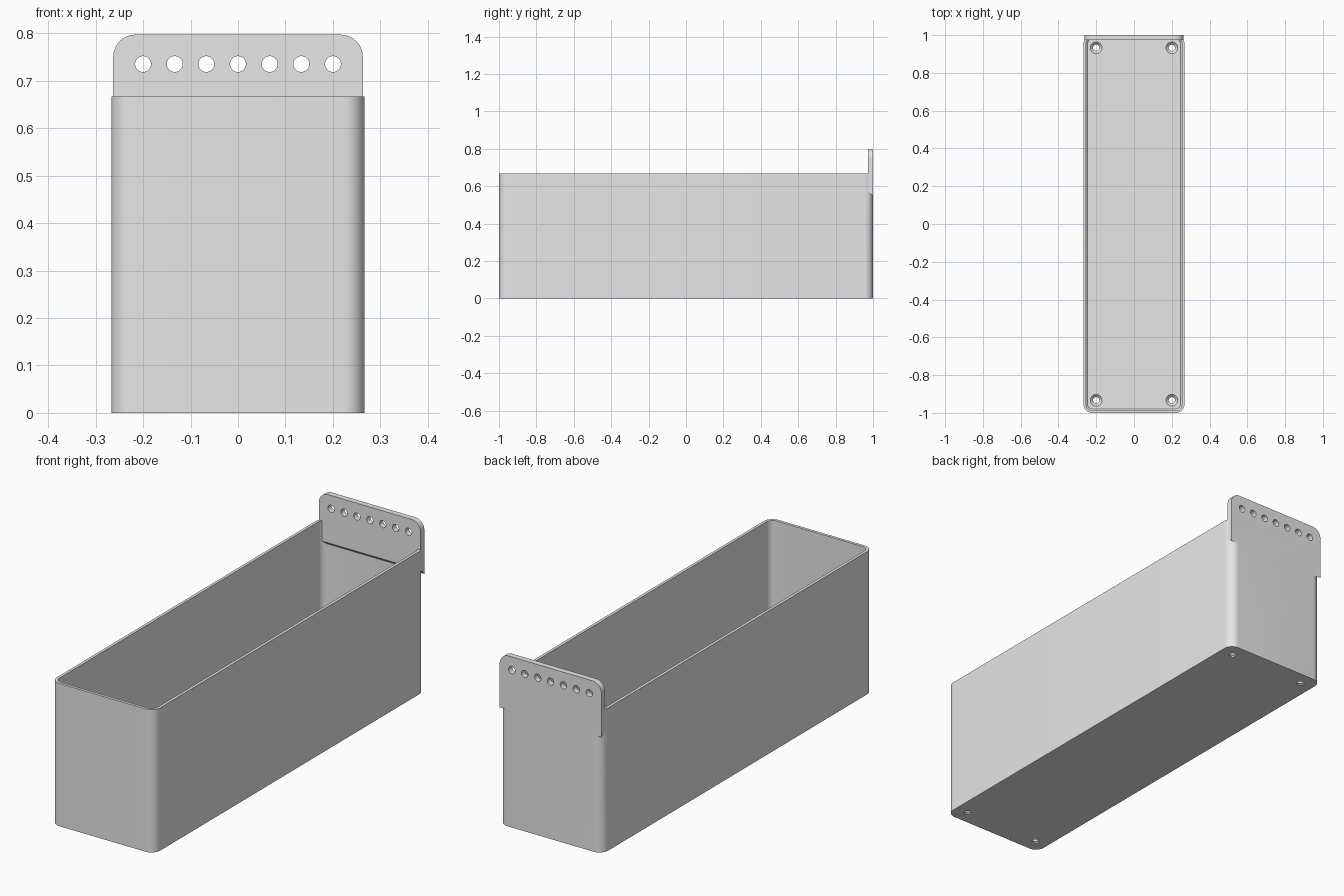
import bpy, bmesh, math
from mathutils import Vector

cube = bpy.data.objects.get("Cube")
if cube:
    bpy.data.objects.remove(cube, do_unlink=True)

HALF_W, HALF_L, HEIGHT = 0.267, 1.0, 0.667
WALL, FLOOR, RADIUS = 0.0135, 0.02, 0.045
PLATE_T, PLATE_W, PLATE_TOP = 0.027, 0.263, 0.797

grey = bpy.data.materials.new("plain grey")
grey.use_nodes = True
grey.diffuse_color = (0.8, 0.8, 0.8, 1)
grey.node_tree.nodes["Principled BSDF"].inputs["Base Color"].default_value = (0.8, 0.8, 0.8, 1)


def arc(cx, cy, r, start, end, steps):
    angles = [math.radians(start + (end - start) * i / steps) for i in range(steps + 1)]
    return [(cx + r * math.cos(a), cy + r * math.sin(a)) for a in angles]


def rounded_rect(inset, z):
    """Rounded rectangle loop, inset from the outer footprint."""
    w, l = HALF_W - RADIUS, HALF_L - RADIUS
    r = RADIUS - inset
    pts = []
    for sx, sy, a in ((1, 1, 0), (-1, 1, 90), (-1, -1, 180), (1, -1, 270)):
        pts += arc(sx * w, sy * l, r, a, a + 90, 10)
    return [Vector((x, y, z)) for x, y in pts]


def circle(r, place):
    return [place(x, y) for x, y in arc(0, 0, r, 0, 360, 32)[:-1]]


def loft(name, loops):
    """Closed solid through a stack of loops."""
    bm = bmesh.new()
    rings = [[bm.verts.new(p) for p in loop] for loop in loops]
    n = len(rings[0])
    for a, b in zip(rings, rings[1:]):
        for i in range(n):
            j = (i + 1) % n
            bm.faces.new((a[i], a[j], b[j], b[i]))
    bm.faces.new(rings[0][::-1])
    bm.faces.new(rings[-1])
    bmesh.ops.recalc_face_normals(bm, faces=bm.faces)
    mesh = bpy.data.meshes.new(name)
    bm.to_mesh(mesh)
    bm.free()
    mesh.materials.append(grey)
    obj = bpy.data.objects.new(name, mesh)
    bpy.context.collection.objects.link(obj)
    return obj


def combine(target, tool, operation):
    mod = target.modifiers.new(operation.lower(), 'BOOLEAN')
    mod.operation, mod.solver, mod.object = operation, 'EXACT', tool
    bpy.ops.object.select_all(action='DESELECT')
    target.select_set(True)
    bpy.context.view_layer.objects.active = target
    bpy.ops.object.modifier_apply(modifier=mod.name)
    bpy.data.objects.remove(tool, do_unlink=True)


# Open box with rounded corners and a small bevel around the inner floor
box = loft("trough_box", [rounded_rect(0, 0), rounded_rect(0, HEIGHT)])
cavity = loft("cavity_cutter", [rounded_rect(WALL + 0.008, FLOOR),
                                rounded_rect(WALL, FLOOR + 0.008),
                                rounded_rect(WALL, HEIGHT + 0.1)])
combine(box, cavity, 'DIFFERENCE')

# Back hanging plate: rounded top, sloping underside
r = 0.047
top = (arc(PLATE_W - r, PLATE_TOP - r, r, 0, 90, 12)
       + arc(r - PLATE_W, PLATE_TOP - r, r, 90, 180, 12))


def plate_loop(y, bottom):
    outline = top + [(-PLATE_W, bottom), (PLATE_W, bottom)]
    return [Vector((x, y, z)) for x, z in outline]


plate = loft("hanging_plate", [plate_loop(HALF_L - PLATE_T, 0.572), plate_loop(HALF_L, 0.545)])
combine(box, plate, 'UNION')

# Row of hanging holes
for i in range(-3, 4):
    def on_plate(y):
        return lambda u, v: Vector((i * 0.0667 + u, y, 0.735 + v))
    hole = loft("hanging_hole_cutter", [circle(0.0167, on_plate(y)) for y in (0.9, 1.1)])
    combine(box, hole, 'DIFFERENCE')

# Countersunk drain holes in the floor
for sx in (-1, 1):
    for sy in (-1, 1):
        def on_floor(z):
            return lambda u, v: Vector((sx * 0.2 + u, sy * 0.933 + v, z))
        steps = ((0.0167, -0.05), (0.0167, 0.006), (0.031, FLOOR), (0.031, FLOOR + 0.02))
        drain = loft("drain_cutter", [circle(rad, on_floor(z)) for rad, z in steps])
        combine(box, drain, 'DIFFERENCE')

# Smooth the rounded corners, keep the edges sharp
box.select_set(True)
bpy.context.view_layer.objects.active = box
bpy.ops.object.shade_smooth_by_angle(angle=math.radians(30))
